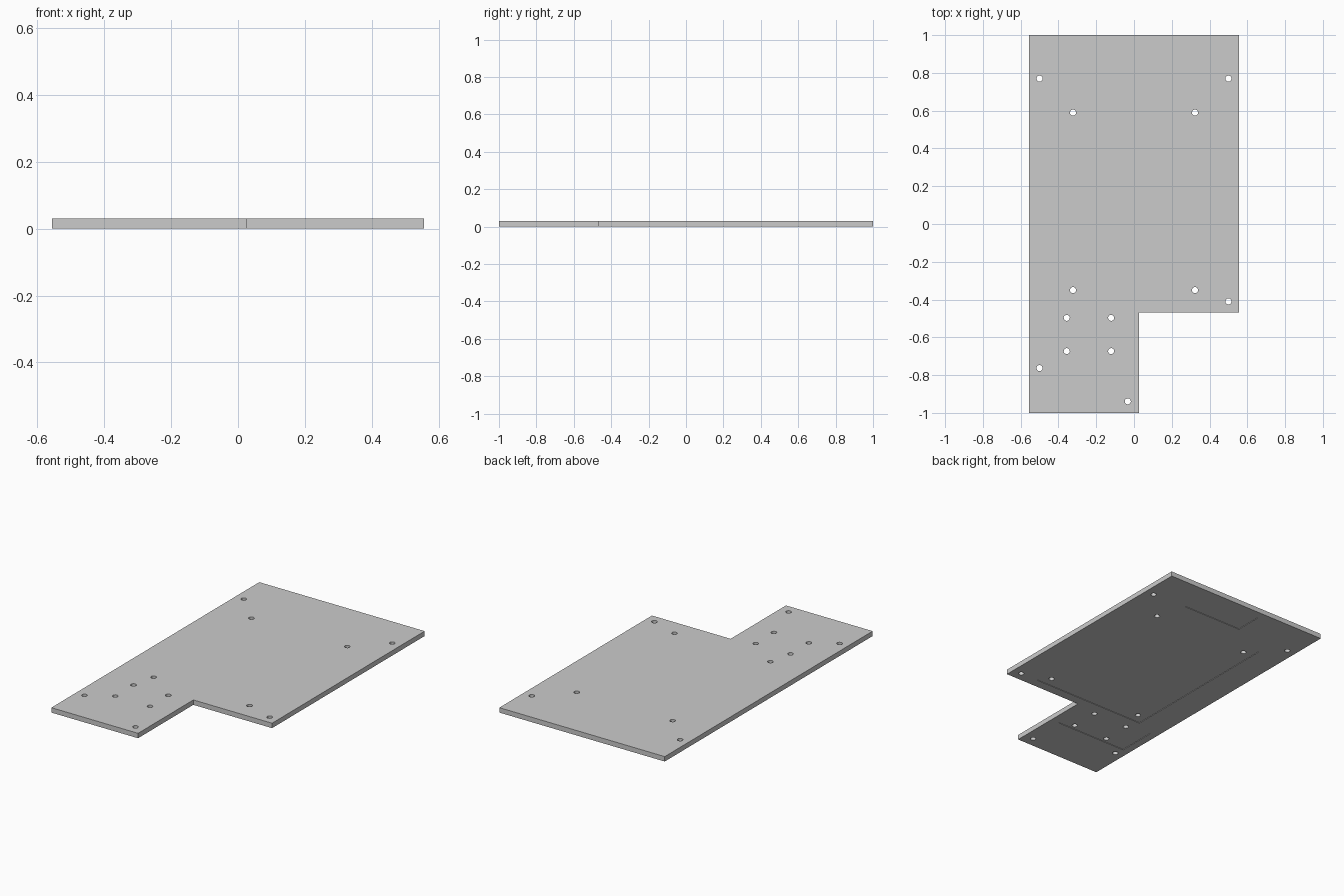
import bpy, bmesh
from mathutils import Matrix

if "Cube" in bpy.data.objects:
    bpy.data.objects.remove(bpy.data.objects["Cube"])

THICK = 0.03
HOLE_R = 0.016
POCKET_DEPTH = 0.003


def make_object(name, bm):
    bmesh.ops.recalc_face_normals(bm, faces=bm.faces)
    mesh = bpy.data.meshes.new(name)
    bm.to_mesh(mesh)
    bm.free()
    obj = bpy.data.objects.new(name, mesh)
    bpy.context.collection.objects.link(obj)
    return obj


def cut(target, cutter):
    mod = target.modifiers.new(cutter.name, 'BOOLEAN')
    mod.operation = 'DIFFERENCE'
    mod.solver = 'EXACT'
    mod.object = cutter
    cutter.hide_render = True
    cutter.hide_set(True)


# L-shaped plate extruded from its outline
outline = [(-0.557, -1), (0.027, -1), (0.027, -0.468),
           (0.557, -0.468), (0.557, 1), (-0.557, 1)]
bm = bmesh.new()
face = bm.faces.new([bm.verts.new((x, y, 0)) for x, y in outline])
ext = bmesh.ops.extrude_face_region(bm, geom=[face])
top = [v for v in ext["geom"] if isinstance(v, bmesh.types.BMVert)]
bmesh.ops.translate(bm, verts=top, vec=(0, 0, THICK))
plate = make_object("mounting_plate", bm)

# Shallow rectangular pockets on the underside: x0, x1, y0, y1
bm = bmesh.new()
for x0, x1, y0, y1 in [(-0.385, 0.385, -0.41, 0.65),
                       (-0.13, 0.27, 0.78, 0.945),
                       (-0.51, -0.03, -0.705, -0.465)]:
    m = (Matrix.Translation(((x0 + x1) / 2, (y0 + y1) / 2, 0))
         @ Matrix.Diagonal((x1 - x0, y1 - y0, 2 * POCKET_DEPTH, 1)))
    bmesh.ops.create_cube(bm, size=1, matrix=m)
cut(plate, make_object("pocket_cutter", bm))

# Screw holes: corner holes plus two rectangular four-hole patterns
holes = [(-0.5, 0.77), (0.5, 0.77), (0.5, -0.41), (-0.5, -0.763), (-0.033, -0.939)]
holes += [(x, y) for x in (-0.323, 0.323) for y in (-0.35, 0.59)]
holes += [(x, y) for x in (-0.356, -0.121) for y in (-0.497, -0.673)]
bm = bmesh.new()
for x, y in holes:
    bmesh.ops.create_cone(bm, cap_ends=True, segments=32, radius1=HOLE_R,
                          radius2=HOLE_R, depth=0.2,
                          matrix=Matrix.Translation((x, y, THICK / 2)))
cut(plate, make_object("hole_cutter", bm))

# Smooth hole walls, sharp plate edges
bpy.context.view_layer.objects.active = plate
plate.select_set(True)
for mod in list(plate.modifiers):
    bpy.ops.object.modifier_apply(modifier=mod.name)
bpy.ops.object.shade_smooth_by_angle()
for name in ("pocket_cutter", "hole_cutter"):
    bpy.data.objects.remove(bpy.data.objects[name])
